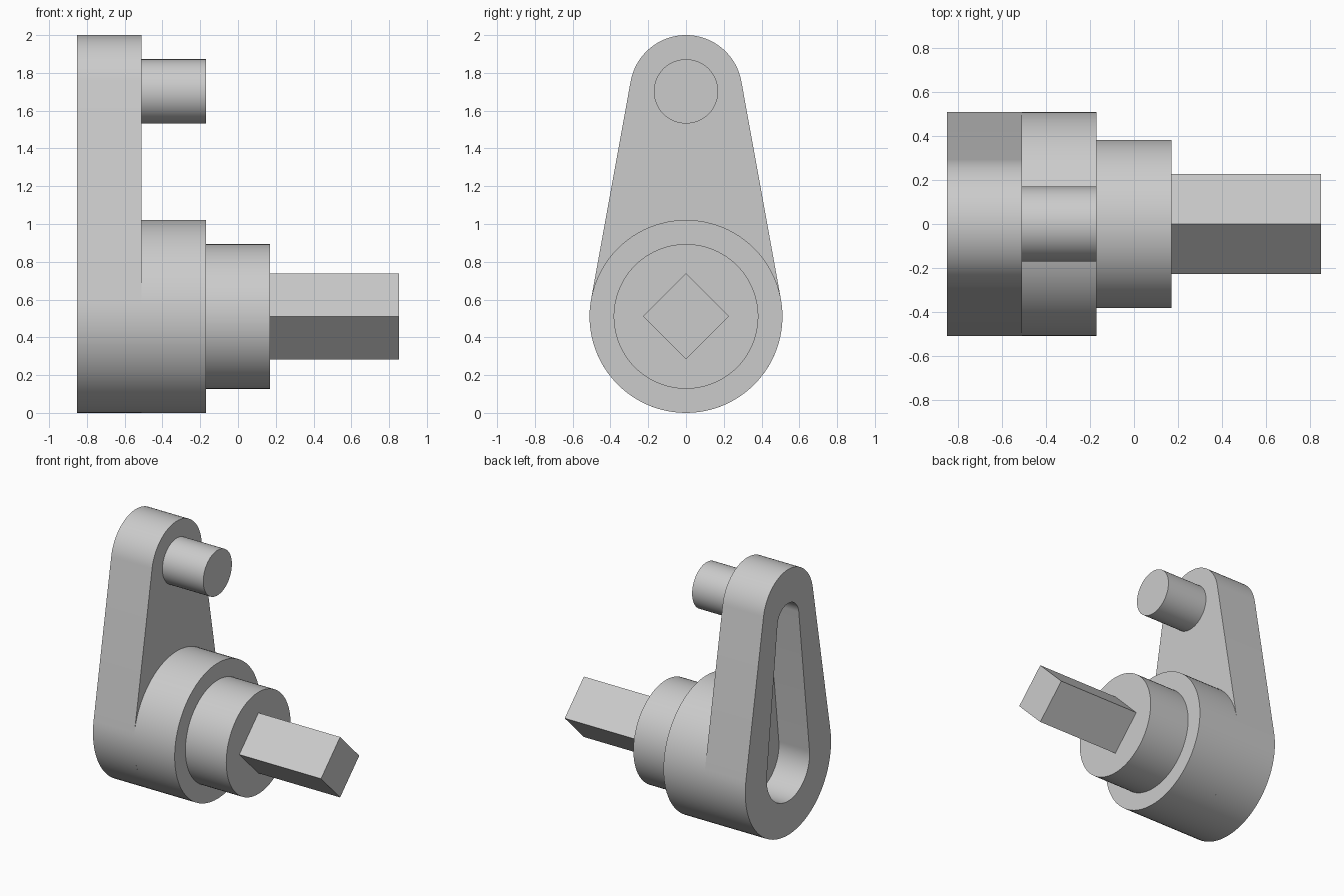
import bpy, bmesh
from math import sin, cos, pi, asin

if "Cube" in bpy.data.objects:
    bpy.data.objects.remove(bpy.data.objects["Cube"])

U = 2 / 11.75          # base module of the part
LEFT = -5 * U          # outer face of the arm
AXIS_Z = 3 * U         # height of the main axis
PIN_Z = 10 * U         # height of the crank pin

grey = bpy.data.materials.new("plain grey")
grey.use_nodes = True
grey.diffuse_color = (0.6, 0.6, 0.6, 1)
grey.node_tree.nodes["Principled BSDF"].inputs["Base Color"].default_value = (0.6, 0.6, 0.6, 1)


def circle(r, z, n=96):
    return [(r * cos(2 * pi * i / n), z + r * sin(2 * pi * i / n)) for i in range(n)]


def teardrop(r_low, z_low, r_top, z_top, n=48):
    """Two arcs joined by their common tangents."""
    a = asin((r_low - r_top) / (z_top - z_low))
    pts = []
    for r, z, start, end in ((r_top, z_top, a, pi - a), (r_low, z_low, pi - a, 2 * pi + a)):
        for i in range(n + 1):
            t = start + (end - start) * i / n
            pts.append((r * cos(t), z + r * sin(t)))
    return pts


def loft(name, sections):
    """Skin a list of (x, outline) sections and cap both ends."""
    bm = bmesh.new()
    rings = [[bm.verts.new((x, y, z)) for y, z in outline] for x, outline in sections]
    for a, b in zip(rings, rings[1:]):
        for i in range(len(a)):
            j = (i + 1) % len(a)
            bm.faces.new((a[i], a[j], b[j], b[i]))
    bm.faces.new(rings[0])
    bm.faces.new(rings[-1])
    bmesh.ops.recalc_face_normals(bm, faces=bm.faces)
    mesh = bpy.data.meshes.new(name)
    bm.to_mesh(mesh)
    bm.free()
    mesh.materials.append(grey)
    obj = bpy.data.objects.new(name, mesh)
    bpy.context.collection.objects.link(obj)
    bpy.ops.object.select_all(action='DESELECT')
    obj.select_set(True)
    bpy.context.view_layer.objects.active = obj
    bpy.ops.object.shade_smooth_by_angle(angle=pi / 6)
    return obj


# Tapered arm with a blind pocket in its outer face
outer = teardrop(3 * U, AXIS_Z, 1.75 * U, PIN_Z)
pocket = teardrop(1.5 * U, AXIS_Z, 0.75 * U, PIN_Z - 0.5 * U)
loft("crank_arm", [(LEFT + 2 * U, outer), (LEFT, outer),
                   (LEFT, pocket), (LEFT + 1.5 * U, pocket)])

# Round steps and square drive along the main axis, then the crank pin
for name, x0, x1, outline in (
    ("hub", -3, -1, circle(3 * U, AXIS_Z)),
    ("collar", -1, 1, circle(2.25 * U, AXIS_Z)),
    ("square_shaft", 1, 5, circle(0.2275, AXIS_Z, 4)),
    ("crank_pin", -3, -1, circle(U, PIN_Z)),
):
    loft(name, [(x0 * U, outline), (x1 * U, outline)])
